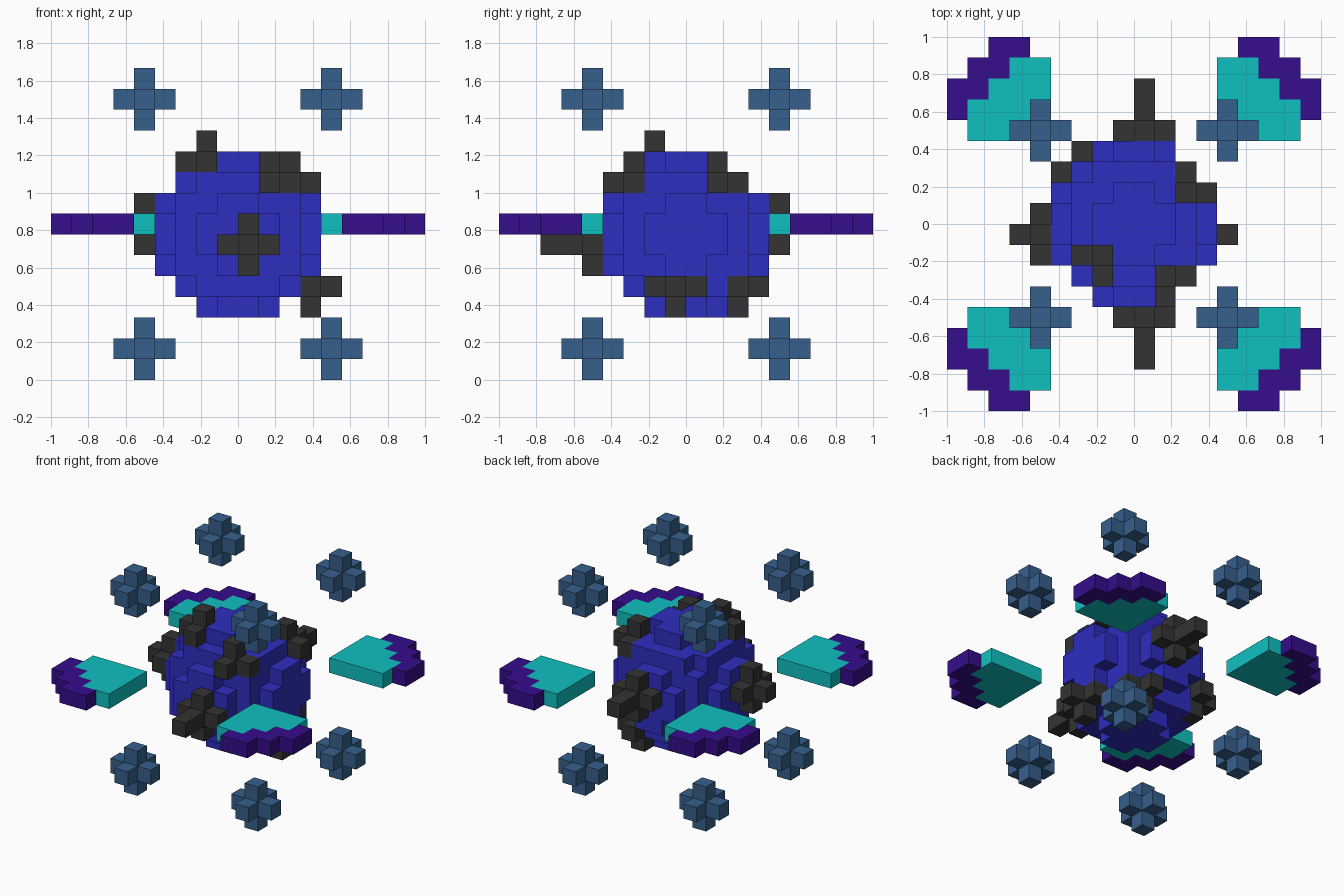
import bpy, bmesh
from mathutils import Vector

CELL = 1 / 9  # edge length of one block

cube = bpy.data.objects.get("Cube")
if cube:
    bpy.data.objects.remove(cube, do_unlink=True)


def material(name, rgb):
    mat = bpy.data.materials.new(name)
    mat.use_nodes = True
    mat.diffuse_color = (*rgb, 1)
    mat.node_tree.nodes["Principled BSDF"].inputs["Base Color"].default_value = (*rgb, 1)
    return mat


blue = material("royal blue", (0.027, 0.027, 0.53))
charcoal = material("charcoal", (0.033, 0.033, 0.033))
steel = material("steel blue", (0.037, 0.117, 0.262))
teal = material("teal", (0.005, 0.53, 0.53))
purple = material("deep purple", (0.037, 0.004, 0.262))

AXES = [Vector(a) for a in ((1, 0, 0), (-1, 0, 0), (0, 1, 0), (0, -1, 0), (0, 0, 1), (0, 0, -1))]


def plus(x, y, z):
    """Centre block with one block on each of its six sides."""
    return {(x, y, z)} | {(x + int(a.x), y + int(a.y), z + int(a.z)) for a in AXES}


def build(name, paint, solid=frozenset()):
    """Make one object from {cell: material}, with only the outer block sides."""
    mats = list(dict.fromkeys(paint.values()))
    hidden = set(paint) | set(solid)
    bm = bmesh.new()
    for cell, mat in paint.items():
        mid = Vector(cell) + Vector((0.5, 0.5, 0.5))
        for n in AXES:
            if tuple(int(v) for v in Vector(cell) + n) in hidden:
                continue
            u = Vector((n.y, n.z, n.x))
            w = n.cross(u)
            corners = [(mid + (n + u * i + w * j) / 2) * CELL
                       for i, j in ((-1, -1), (1, -1), (1, 1), (-1, 1))]
            face = bm.faces.new([bm.verts.new(c) for c in corners])
            face.material_index = mats.index(mat)
    bmesh.ops.remove_doubles(bm, verts=bm.verts, dist=CELL / 100)
    mesh = bpy.data.meshes.new(name)
    bm.to_mesh(mesh)
    bm.free()
    for mat in mats:
        mesh.materials.append(mat)
    obj = bpy.data.objects.new(name, mesh)
    bpy.context.collection.objects.link(obj)
    return obj


# Blocky ball, eight blocks across
ball = {(x, y, z) for x in range(-4, 4) for y in range(-4, 4) for z in range(3, 11)
        if (x + .5) ** 2 + (y + .5) ** 2 + (z - 6.5) ** 2 < 16}

# Dark studs, partly sunk into the ball; front and back ones have a longer spike
studs = {
    "front_spike": plus(0, -5, 6) | {(0, -7, 6)},
    "back_spike": plus(0, 4, 7) | {(0, 6, 7)},
    "right_stud": plus(-5, -1, 7),
    "top_right_stud": plus(-2, -2, 10),
    "top_front_stud": plus(1, -3, 9),
    "top_left_stud": plus(2, 1, 9),
    "lower_left_stud": plus(3, -1, 4),
    "lower_back_stud": plus(1, 2, 4),
    "back_right_stud": plus(-3, 2, 5),
}
for name, cells in studs.items():
    build(name, {c: charcoal for c in cells - ball}, ball)
build("ball", {c: blue for c in ball}, set().union(*studs.values()))

# Row by row: last teal block and first and last purple block, along x
WING_ROWS = {4: (7, 8, 7), 5: (7, 8, 8), 6: (6, 7, 8), 7: (5, 6, 7), 8: (3, 5, 6)}


def flip(v, side):
    return v if side > 0 else -1 - v


# Four flat wings and eight floating crosses, mirrored to the corners
for sx, left in ((1, "left"), (-1, "right")):
    for sy, front in ((-1, "front"), (1, "back")):
        paint = {}
        for y, (inner, start, end) in WING_ROWS.items():
            for x in range(4, inner + 1):
                paint[flip(x, sx), flip(y, sy), 7] = teal
            for x in range(start, end + 1):
                paint[flip(x, sx), flip(y, sy), 7] = purple
        build(f"{front}_{left}_wing", paint)
        for z, level in ((1, "lower"), (13, "upper")):
            cells = plus(flip(4, sx), flip(4, sy), z)
            build(f"{level}_{front}_{left}_cross", {c: steel for c in cells})
